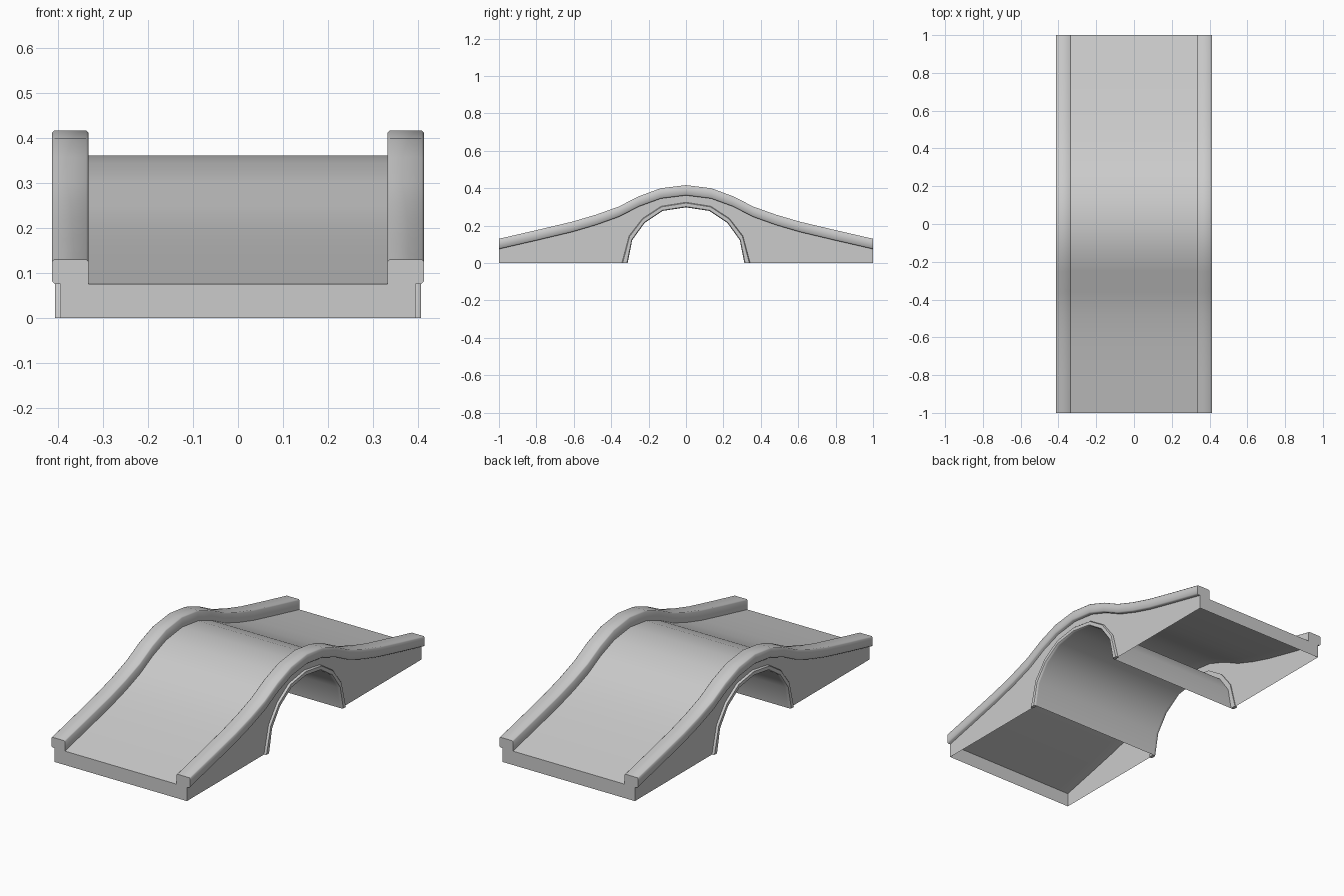
import bpy, bmesh, math
from mathutils import Vector

if "Cube" in bpy.data.objects:
    bpy.data.objects.remove(bpy.data.objects["Cube"])


def mirrored(half):
    """Half profile (y <= 0, ending at y = 0) to full profile."""
    return half + [(-y, z) for y, z in reversed(half[:-1])]


# profiles in (y, z)
DECK = mirrored([(-1, .075), (-.8, .121), (-.61, .166), (-.48, .204), (-.36, .247),
                 (-.25, .303), (-.135, .345), (0, .362)])
INNER = mirrored([(-.312, 0), (-.288, .122), (-.222, .214), (-.125, .279), (0, .298)])
OUTER = mirrored([(-.343, 0), (-.304, .146), (-.232, .239), (-.132, .304), (0, .325)])
WALL_X = .395


def finish(name, bm, angle=50):
    me = bpy.data.meshes.new(name)
    bm.to_mesh(me)
    bm.free()
    me.shade_smooth()
    me.set_sharp_from_angle(angle=math.radians(angle))
    ob = bpy.data.objects.new(name, me)
    bpy.context.collection.objects.link(ob)
    return ob


def face(bm, pts, facing):
    f = bm.faces.new([bm.verts.new(p) for p in pts])
    f.normal_update()
    if f.normal.dot(Vector(facing)) < 0:
        f.normal_flip()


def sheet(name, path, half_width, facing):
    """Open sheet: a (y, z) path stretched across x."""
    bm = bmesh.new()
    for (y0, z0), (y1, z1) in zip(path, path[1:]):
        face(bm, [(-half_width, y0, z0), (half_width, y0, z0),
                  (half_width, y1, z1), (-half_width, y1, z1)], facing)
    bmesh.ops.remove_doubles(bm, verts=bm.verts, dist=1e-5)
    return finish(name, bm)


def loft(name, rings):
    """Closed, capped solid through a list of equal-sized sections."""
    bm = bmesh.new()
    rows = [[bm.verts.new(p) for p in r] for r in rings]
    n = len(rows[0])
    for a, b in zip(rows, rows[1:]):
        for i in range(n):
            j = (i + 1) % n
            bm.faces.new((a[i], a[j], b[j], b[i]))
    bm.faces.new(rows[0])
    bm.faces.new(rows[-1])
    bmesh.ops.recalc_face_normals(bm, faces=bm.faces)
    return finish(name, bm)


# road deck and the underside of the arch
sheet("deck", DECK, .335, (0, 0, 1))
sheet("arch_barrel", INNER, WALL_X, (0, 0, -1))

# barrel legs lean past vertical only slightly, so the facing test holds for all

# low end walls
for s, label in ((-1, "front"), (1, "back")):
    bm = bmesh.new()
    face(bm, [(-WALL_X, s, 0), (WALL_X, s, 0), (WALL_X, s, .075), (-WALL_X, s, .075)], (0, s, 0))
    finish(label + "_end_wall", bm)

PARAPET = [(.408, 0), (.414, .006), (.414, .05), (.409, .055),
           (.338, .055), (.333, .05), (.333, 0)]
RING = [(.39, 0), (.402, 0), (.407, .15), (.407, .85), (.402, 1), (.39, 1)]

for s, label in ((-1, "left"), (1, "right")):
    # side wall with arch opening
    bm = bmesh.new()
    outline = DECK + [(1, 0)] + INNER[::-1] + [(-1, 0)]
    face(bm, [(s * WALL_X, y, z) for y, z in outline], (s, 0, 0))
    bmesh.ops.triangulate(bm, faces=bm.faces)
    finish(label + "_side_wall", bm)

    # chamfered parapet following the deck
    loft(label + "_parapet", [[(s * x, y, z + dz) for x, dz in PARAPET] for y, z in DECK])

    # raised trim around the arch
    loft(label + "_arch_trim",
         [[(s * x, a[0] + (b[0] - a[0]) * t, a[1] + (b[1] - a[1]) * t) for x, t in RING]
          for a, b in zip(INNER, OUTER)])
